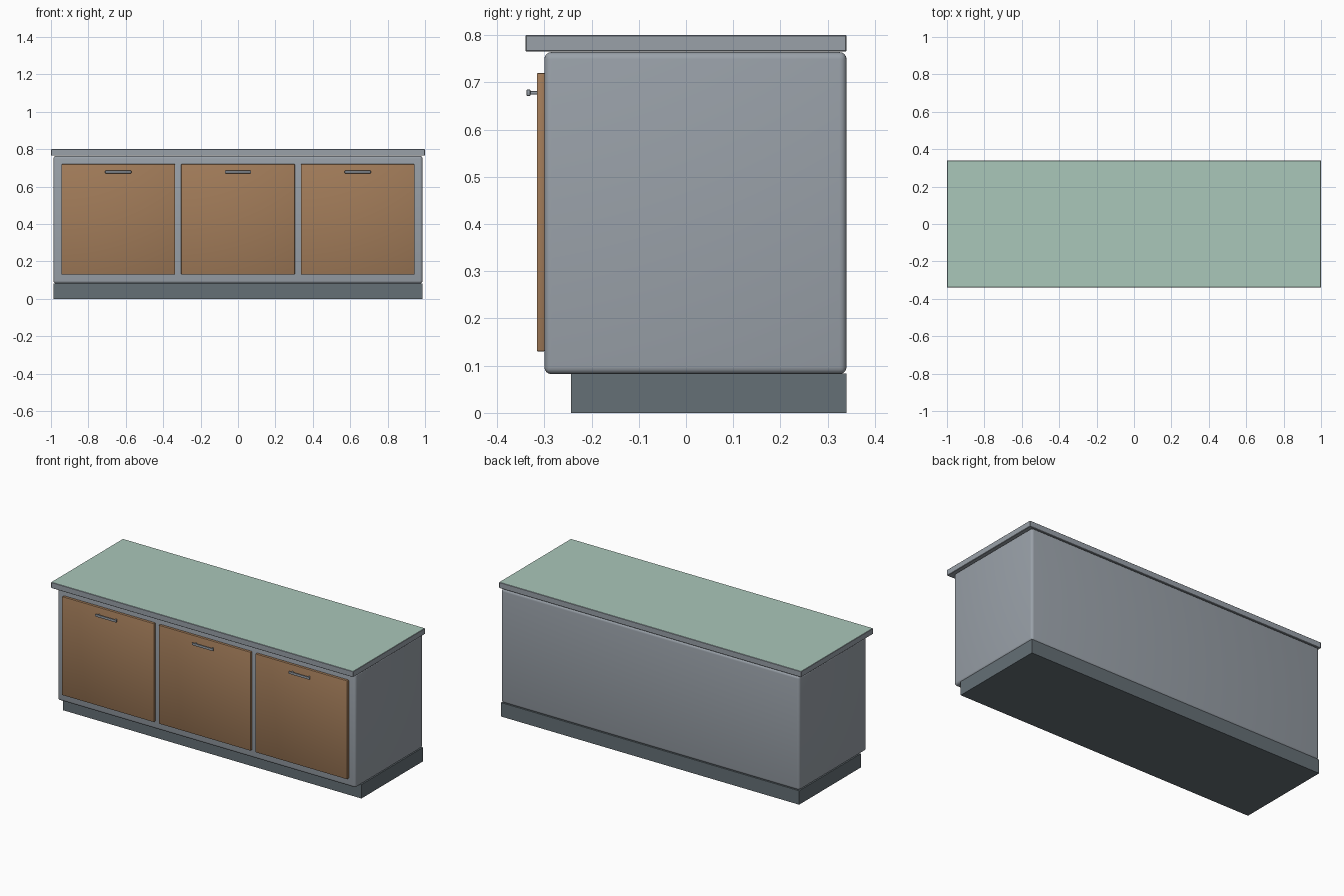
import bpy
import bmesh
from mathutils import Vector

cube = bpy.data.objects.get("Cube")
if cube:
    bpy.data.objects.remove(cube, do_unlink=True)


def material(name, rgb):
    mat = bpy.data.materials.new(name)
    mat.use_nodes = True
    mat.diffuse_color = (*rgb, 1)
    mat.node_tree.nodes["Principled BSDF"].inputs["Base Color"].default_value = (*rgb, 1)
    return mat


grey = material("grey_paint", (0.32, 0.355, 0.395))
slate = material("slate_plinth", (0.13, 0.16, 0.18))
wood = material("brown_wood", (0.36, 0.20, 0.10))
mint = material("mint_worktop", (0.40, 0.57, 0.49))


def box(name, low, high, mat, bevel=0, segments=2):
    """Box between two corners, with optional rounded edges."""
    low, high = Vector(low), Vector(high)
    centre, size = (low + high) / 2, high - low
    bm = bmesh.new()
    bmesh.ops.create_cube(bm, size=1)
    bmesh.ops.scale(bm, vec=size, verts=bm.verts)
    if bevel:
        bmesh.ops.bevel(bm, geom=bm.edges[:], offset=bevel, segments=segments,
                        profile=0.5, affect='EDGES')
    mesh = bpy.data.meshes.new(name)
    bm.to_mesh(mesh)
    bm.free()
    mesh.materials.append(mat)
    obj = bpy.data.objects.new(name, mesh)
    obj.location = centre
    bpy.context.collection.objects.link(obj)
    if bevel:
        bpy.ops.object.select_all(action='DESELECT')
        obj.select_set(True)
        bpy.context.view_layer.objects.active = obj
        bpy.ops.object.shade_smooth_by_angle()
    return obj


BACK = 0.34
BODY_FRONT = -0.30
DOOR_FRONT = -0.316

# Recessed base and cabinet body
box("plinth", (-0.987, -0.243, 0), (0.987, BACK, 0.083), slate)
box("cabinet_body", (-0.987, BODY_FRONT, 0.082), (0.987, BACK, 0.764), grey, 0.015, 4)

# Worktop slab with a coloured upper face
worktop = box("worktop", (-1, -BACK, 0.765), (1, BACK, 0.80), grey, 0.002, 1)
worktop.data.materials.append(mint)
for face in worktop.data.polygons:
    if face.normal.z > 0.9:
        face.material_index = 1

# Three doors, each with a bar handle on two posts
for side, x in (("right", -0.64), ("middle", 0), ("left", 0.64)):
    box(f"{side}_door", (x - 0.304, DOOR_FRONT, 0.13), (x + 0.304, BODY_FRONT + 0.001, 0.72),
        wood, 0.003)
    box(f"{side}_handle_bar", (x - 0.07, -0.338, 0.671), (x + 0.07, -0.329, 0.685),
        grey, 0.003)
    for end, dx in (("inner", -0.055), ("outer", 0.055)):
        box(f"{side}_handle_{end}_post", (x + dx - 0.004, -0.331, 0.674),
            (x + dx + 0.004, DOOR_FRONT + 0.001, 0.682), grey, 0.001, 1)
